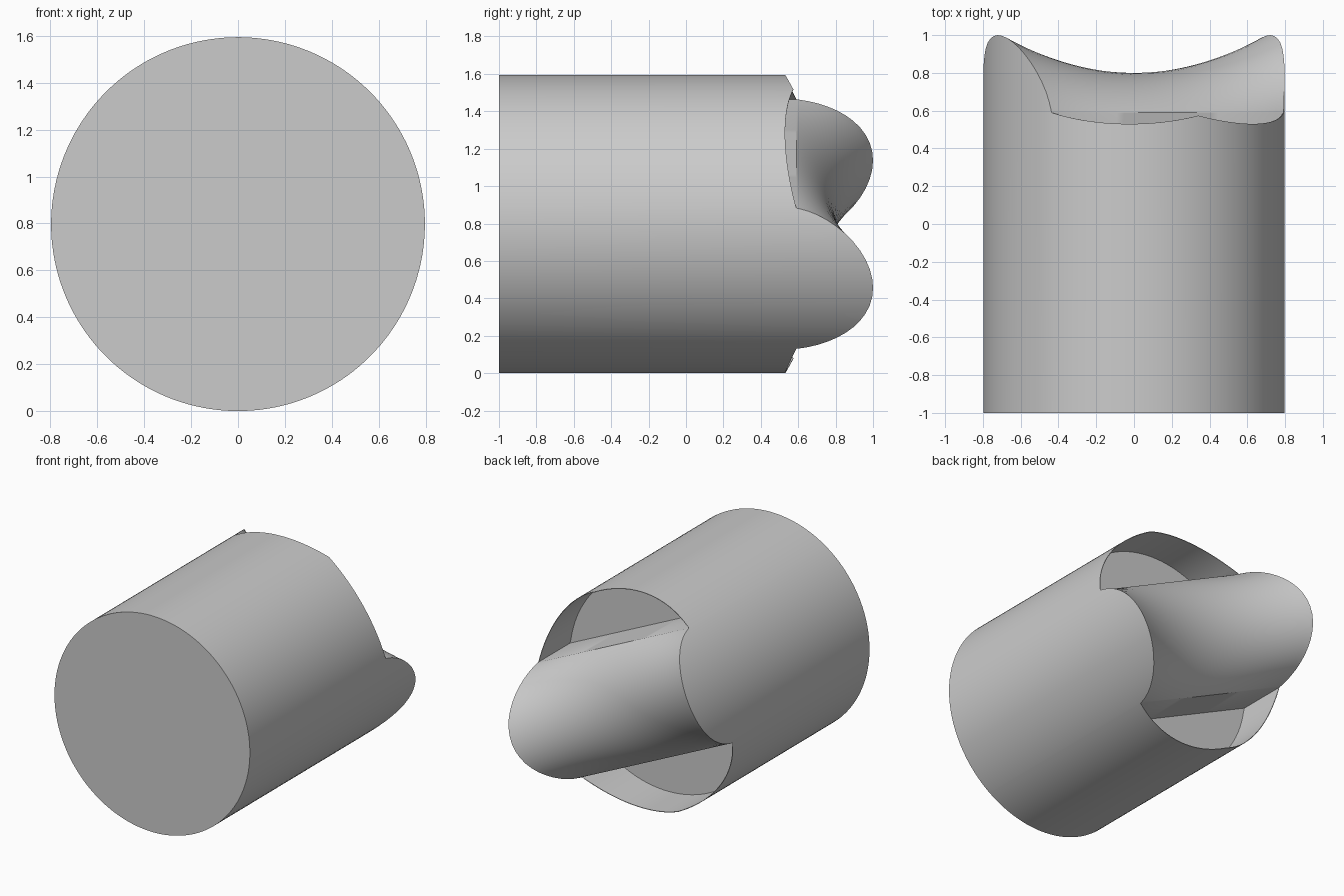
import bpy, bmesh, math
from mathutils import Vector

cube = bpy.data.objects.get("Cube")
if cube:
    bpy.data.objects.remove(cube)

R = 0.797            # barrel radius
RI = R - 0.004       # inside of the thin recess wall
W = 0.416            # half width of the saddle ridge
FRONT, FLOOR, BASE = -1.0, 0.22, 0.59
TILT = math.radians(25.3)
EDGE = math.asin(W / R)
U = Vector((math.cos(TILT), 0, -math.sin(TILT)))   # along the ridge
V = Vector((math.sin(TILT), 0, math.cos(TILT)))    # across the ridge
N_RIDGE, N_LONG, N_RIM = 24, 32, 48


def place(u, v, y):
    return U * u + V * v + Vector((0, y, R))


def polar(angle, radius, y):
    return place(radius * math.cos(angle), radius * math.sin(angle), y)


def ridge_height(u, v):
    """Circular arc across the ridge, higher toward both ends."""
    h = 0.21 + 0.2 * (u / R) ** 2
    r = (W * W + h * h) / (2 * h)
    return BASE + h - r + math.sqrt(max(r * r - v * v, 0))


def rim_height(angle):
    """Scalloped rim with a cusp in the middle of each recess."""
    off = abs(math.degrees(abs(angle) - math.pi / 2))
    low, end = 27.0, 90 - math.degrees(EDGE)
    return 0.53 + (BASE - 0.53) * ((off - low) / (end - low)) ** 2


bm = bmesh.new()


def face(points, facing=None):
    f = bm.faces.new([bm.verts.new(p) for p in points])
    f.normal_update()
    if facing is not None and f.normal.dot(facing) < 0:
        f.normal_flip()


def strip(lower, upper):
    for i in range(len(lower) - 1):
        face([lower[i], lower[i + 1], upper[i + 1], upper[i]])


# Angles around the barrel: both ridge ends and both recesses
arc_v = [W * math.sin(math.pi * (i / N_RIDGE - 0.5)) for i in range(N_RIDGE + 1)]
end_angles = [math.asin(v / R) for v in arc_v]
rim_angles = [EDGE + (math.pi - 2 * EDGE) * i / N_RIM for i in range(N_RIM + 1)]
BACK = Vector((0, 1, 0))

# Ridge ends and recess rims of the outer wall, one half turn at a time
for turn in (0, math.pi):
    side = 1 if turn == 0 else -1
    ends = [a + turn for a in end_angles]
    tops = [ridge_height(R * math.cos(a), R * math.sin(a)) for a in end_angles]
    strip([polar(a, R, FRONT) for a in ends],
          [polar(a, R, y) for a, y in zip(ends, tops)])

    sides = [a + turn for a in rim_angles]
    rims = [rim_height(a) for a in rim_angles]
    radii = [R] + [RI] * (N_RIM - 1) + [R]
    outer_rim = [polar(a, R, y) for a, y in zip(sides, rims)]
    inner_rim = [polar(a, r, y) for a, r, y in zip(sides, radii, rims)]
    inner_floor = [polar(a, r, FLOOR) for a, r in zip(sides, radii)]
    strip([polar(a, R, FRONT) for a in sides], outer_rim)
    for i in range(N_RIM):
        pts = [outer_rim[i], outer_rim[i + 1], inner_rim[i + 1], inner_rim[i]]
        if i == 0:
            pts.pop()
        elif i == N_RIM - 1:
            pts.pop(2)
        face(pts, BACK)
    strip(inner_rim, inner_floor)
    # Recess floor and the straight flank of the ridge
    face(inner_floor, BACK)
    half = math.sqrt(R * R - W * W)
    us = [half * (2 * j / N_LONG - 1) for j in range(N_LONG + 1)]
    for a, b in zip(us, us[1:]):
        face([place(a, side * W, FLOOR), place(b, side * W, FLOOR),
              place(b, side * W, BASE), place(a, side * W, BASE)], V * side)

# Saddle-shaped top of the ridge
rows = []
for v in arc_v:
    half = math.sqrt(R * R - v * v)
    us = [half * (2 * j / N_LONG - 1) for j in range(N_LONG + 1)]
    rows.append([place(u, v, ridge_height(u, v)) for u in us])
for row, following in zip(rows, rows[1:]):
    for j in range(N_LONG):
        face([row[j], row[j + 1], following[j + 1], following[j]], BACK)

# Flat front disc
ring = end_angles + rim_angles[1:-1]
ring = ring + [a + math.pi for a in ring]
face([polar(a, R, FRONT) for a in ring], -BACK)

bmesh.ops.remove_doubles(bm, verts=bm.verts[:], dist=0.0002)
bmesh.ops.recalc_face_normals(bm, faces=bm.faces[:])

mesh = bpy.data.meshes.new("saddle_cylinder")
bm.to_mesh(mesh)
bm.free()
body = bpy.data.objects.new("saddle_cylinder", mesh)
bpy.context.collection.objects.link(body)

# Plain grey material
grey = bpy.data.materials.new("plain grey")
grey.use_nodes = True
colour = (0.6, 0.6, 0.6, 1)
grey.diffuse_color = colour
grey.node_tree.nodes["Principled BSDF"].inputs["Base Color"].default_value = colour
mesh.materials.append(grey)

bpy.ops.object.select_all(action="DESELECT")
body.select_set(True)
bpy.context.view_layer.objects.active = body
bpy.ops.object.shade_smooth_by_angle(angle=math.radians(30))
